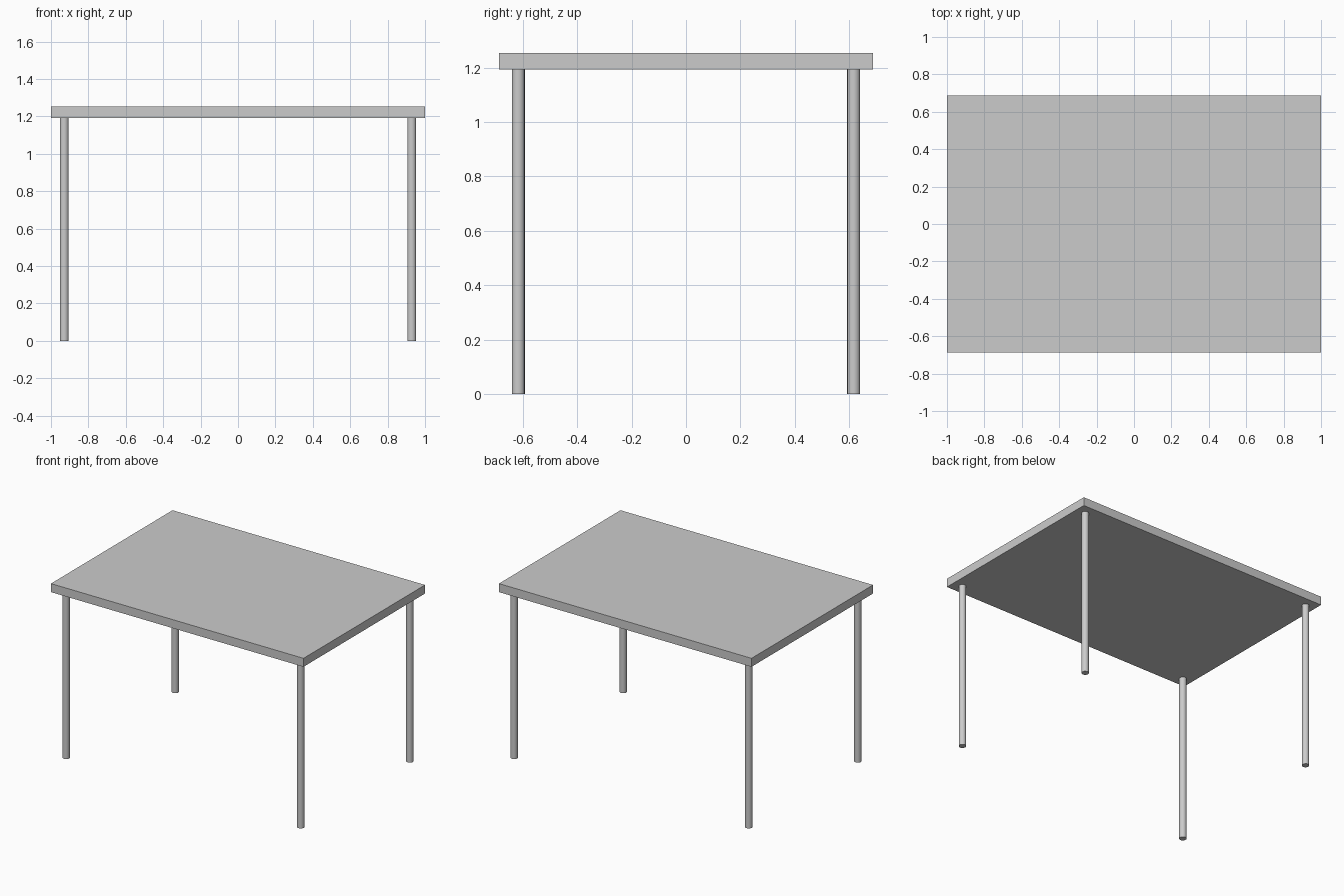
import bpy
import math

if "Cube" in bpy.data.objects:
    bpy.data.objects.remove(bpy.data.objects["Cube"])

HALF_X, HALF_Y = 1.0, 0.6875        # table top half sizes
TOP_Z, UNDER_Z = 1.253, 1.192       # upper and lower faces of the top
LEG_R, INSET = 0.0238, 0.071        # leg radius, axis distance from edges

# Flat rectangular top
bpy.ops.mesh.primitive_cube_add(size=1, location=(0, 0, (TOP_Z + UNDER_Z) / 2))
top = bpy.context.object
top.name = "table_top"
top.scale = (2 * HALF_X, 2 * HALF_Y, TOP_Z - UNDER_Z)
bpy.ops.object.transform_apply(location=False, rotation=False, scale=True)

# Four round legs near the corners
for y_name, sy in (("front", -1), ("back", 1)):
    for x_name, sx in (("left", -1), ("right", 1)):
        bpy.ops.mesh.primitive_cylinder_add(
            vertices=32, radius=LEG_R, depth=UNDER_Z,
            location=(sx * (HALF_X - INSET), sy * (HALF_Y - INSET), UNDER_Z / 2))
        leg = bpy.context.object
        leg.name = f"{y_name}_{x_name}_leg"
        bpy.ops.object.shade_smooth_by_angle(angle=math.radians(30))
